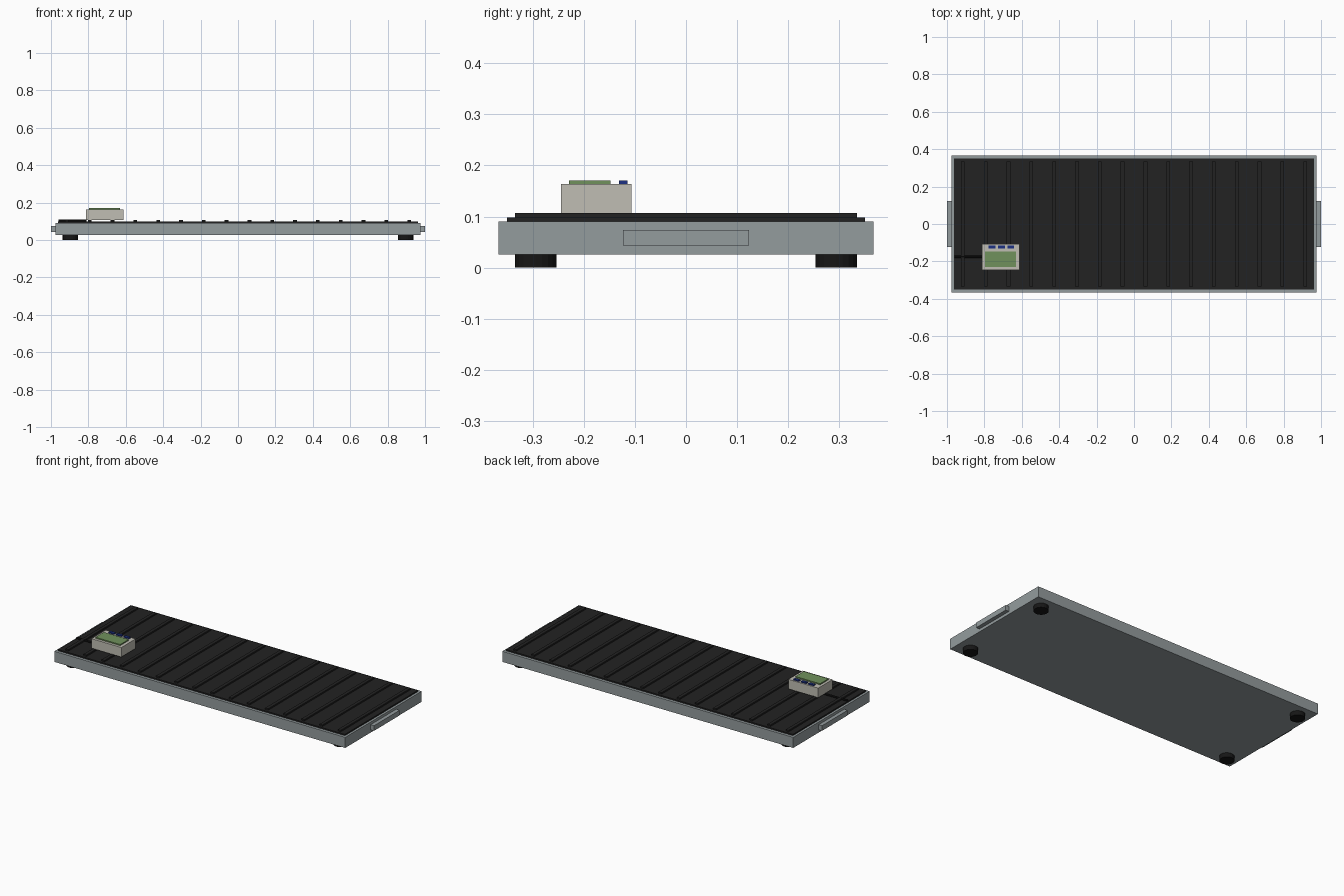
import bpy
import math

if "Cube" in bpy.data.objects:
    bpy.data.objects.remove(bpy.data.objects["Cube"])


def mat(name, rgb):
    m = bpy.data.materials.new(name)
    m.diffuse_color = (*[(c / 255 / 12.92 if c < 11 else ((c / 255 + 0.055) / 1.055) ** 2.4) for c in rgb], 1)
    m.use_nodes = True
    m.node_tree.nodes["Principled BSDF"].inputs["Base Color"].default_value = m.diffuse_color
    return m


STEEL = mat("grey_steel", (148, 156, 158))
RUBBER = mat("black_rubber", (34, 34, 34))
FOOT = mat("foot_black", (22, 22, 22))
CASE = mat("warm_grey_plastic", (192, 190, 180))
SCREEN = mat("green_display", (112, 145, 92))
BUTTON = mat("blue_button", (28, 48, 130))


def box(name, x, y, z, material):
    """Box from (min, max) ranges on each axis."""
    bpy.ops.mesh.primitive_cube_add(size=1, location=[sum(r) / 2 for r in (x, y, z)])
    o = bpy.context.object
    o.scale = [r[1] - r[0] for r in (x, y, z)]
    bpy.ops.object.transform_apply(location=False, rotation=False, scale=True)
    o.name = name
    o.data.materials.append(material)
    return o


def cylinder(name, loc, radius, depth, material, sides, rot=(0, 0, 0)):
    bpy.ops.mesh.primitive_cylinder_add(vertices=sides, radius=radius, depth=depth, location=loc, rotation=rot)
    o = bpy.context.object
    o.name = name
    o.data.materials.append(material)
    return o


# Platform and rubber mat
box("platform", (-0.977, 0.977), (-0.367, 0.367), (0.026, 0.09), STEEL)
box("rubber_mat", (-0.963, 0.963), (-0.35, 0.35), (0.089, 0.098), RUBBER)

# Raised ribs across the mat
for i in range(16):
    x = -0.915 + i * 0.122
    box(f"mat_rib_{i + 1}", (x - 0.01, x + 0.01), (-0.335, 0.335), (0.097, 0.107), RUBBER)

# End handles and feet
for sx, side in ((-1, "left"), (1, "right")):
    box(f"handle_{side}", sorted((sx * 0.97, sx * 1.0)), (-0.123, 0.123), (0.043, 0.074), STEEL)
    for sy, end in ((-1, "front"), (1, "back")):
        cylinder(f"foot_{end}_{side}", (sx * 0.896, sy * 0.294, 0.0135), 0.041, 0.027, FOOT, 20)

# Indicator unit with display and buttons
box("indicator_case", (-0.813, -0.612), (-0.245, -0.107), (0.106, 0.164), CASE)
box("display", (-0.797, -0.631), (-0.229, -0.148), (0.162, 0.171), SCREEN)
for i in range(3):
    x = -0.759 + i * 0.05
    box(f"button_{i + 1}", (x - 0.018, x + 0.018), (-0.131, -0.114), (0.162, 0.171), BUTTON)

# Cable from the indicator to the platform edge
cylinder("cable", (-0.885, -0.175, 0.103), 0.006, 0.152, FOOT, 8, (0, math.pi / 2, 0))
